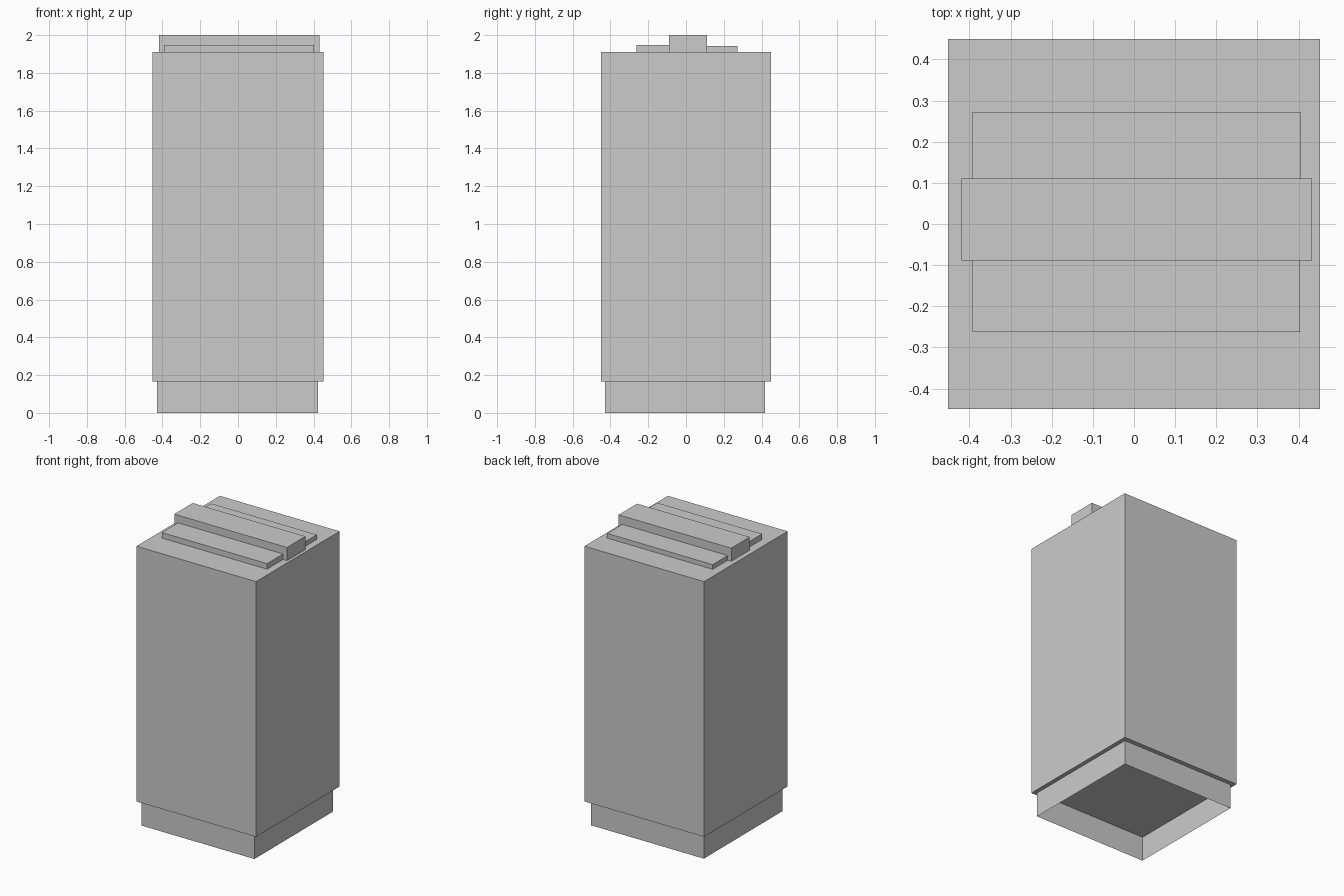
import bpy
import bmesh

default = bpy.data.objects.get("Cube")
if default:
    bpy.data.objects.remove(default, do_unlink=True)

grey = bpy.data.materials.new("plain grey")
grey.use_nodes = True
GREY = (0.6, 0.6, 0.6, 1.0)
grey.diffuse_color = GREY
grey.node_tree.nodes["Principled BSDF"].inputs["Base Color"].default_value = GREY


def box(name, x, y, z, open_ends=False):
    """Box between (min, max) pairs; open_ends leaves only the four walls."""
    bm = bmesh.new()
    bmesh.ops.create_cube(bm, size=1)
    spans = (x, y, z)
    for v in bm.verts:
        v.co = [lo if c < 0 else hi for c, (lo, hi) in zip(v.co, spans)]
    bm.normal_update()
    if open_ends:
        ends = [f for f in bm.faces if abs(f.normal.z) > 0.5]
        bmesh.ops.delete(bm, geom=ends, context="FACES_ONLY")
    mesh = bpy.data.meshes.new(name)
    bm.to_mesh(mesh)
    bm.free()
    mesh.materials.append(grey)
    obj = bpy.data.objects.new(name, mesh)
    bpy.context.collection.objects.link(obj)
    return obj


BASE_TOP, BODY_TOP = 0.167, 1.91
BAR_FRONT, BAR_BACK = -0.089, 0.11

# Tall body and the thin open skirt it stands on
box("body", (-0.452, 0.452), (-0.45, 0.45), (BASE_TOP, BODY_TOP))
box("base_skirt", (-0.428, 0.424), (-0.428, 0.419), (0, BASE_TOP), open_ends=True)

# Raised bar across the top with a low step on each side
box("top_bar", (-0.419, 0.432), (BAR_FRONT, BAR_BACK), (BODY_TOP, 2))
box("front_step", (-0.392, 0.403), (-0.262, BAR_FRONT), (BODY_TOP, 1.948))
box("back_step", (-0.392, 0.405), (BAR_BACK, 0.272), (BODY_TOP, 1.942))
